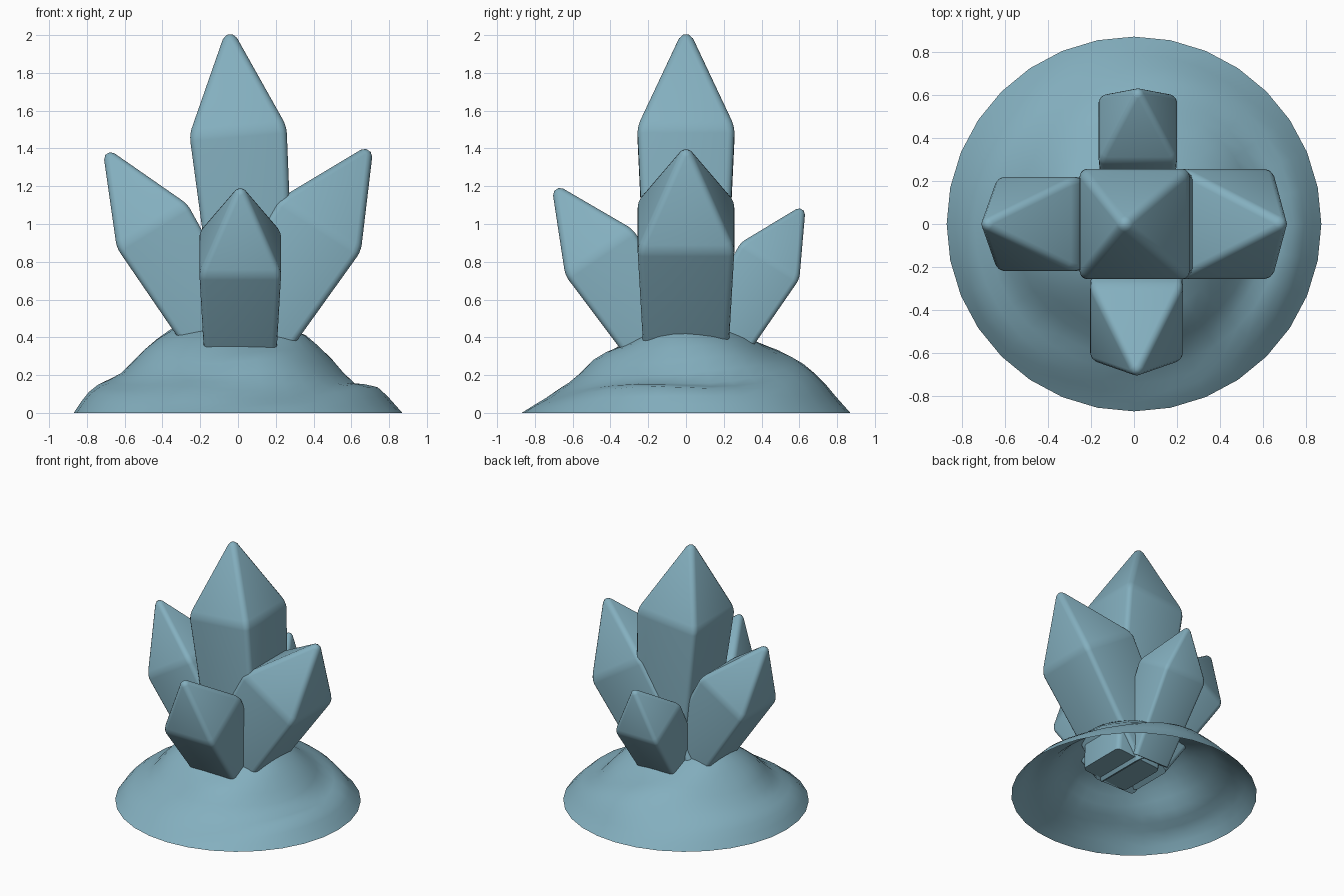
import bpy, bmesh, math
from mathutils import Vector

if "Cube" in bpy.data.objects:
    bpy.data.objects.remove(bpy.data.objects["Cube"])

mat = bpy.data.materials.new("blue_crystal")
mat.diffuse_color = (0.23, 0.43, 0.52, 1)
mat.use_nodes = True
mat.node_tree.nodes["Principled BSDF"].inputs["Base Color"].default_value = mat.diffuse_color


def finish(name, bm, angle):
    bmesh.ops.recalc_face_normals(bm, faces=bm.faces)
    mesh = bpy.data.meshes.new(name)
    bm.to_mesh(mesh)
    bm.free()
    mesh.materials.append(mat)
    ob = bpy.data.objects.new(name, mesh)
    bpy.context.collection.objects.link(ob)
    bpy.ops.object.select_all(action='DESELECT')
    ob.select_set(True)
    bpy.context.view_layer.objects.active = ob
    bpy.ops.object.shade_smooth_by_angle(angle=math.radians(angle))
    return ob


# Crystal: tapered square shaft, pyramid tip, softened edges
def crystal(name, shoulder, apex, half, shaft, bevel):
    c, a = Vector(shoulder), Vector(apex)
    axis = (a - c).normalized()
    rot = Vector((0, 0, 1)).rotation_difference(axis)
    bm = bmesh.new()

    def ring(h, dist):
        return [bm.verts.new(c + rot @ Vector((x * h, y * h, dist)))
                for x, y in ((-1, -1), (1, -1), (1, 1), (-1, 1))]

    low = ring(half - 0.047 * shaft, -shaft)
    top = ring(half, 0)
    tip = bm.verts.new(a)
    bm.faces.new(low[::-1])
    for i in range(4):
        j = (i + 1) % 4
        bm.faces.new((low[i], low[j], top[j], top[i]))
        bm.faces.new((top[i], top[j], tip))
    edges = [e for e in bm.edges if not all(v in low for v in e.verts)]
    bmesh.ops.bevel(bm, geom=edges, offset=bevel, segments=3, profile=0.5,
                    affect='EDGES', clamp_overlap=True)
    finish(name, bm, 40)


crystal("main_crystal", (0, 0, 1.495), (-0.05, 0, 2.065), 0.258, 1.34, 0.035)
crystal("left_crystal", (-0.455, 0, 0.99), (-0.72, 0, 1.42), 0.22, 0.86, 0.03)
crystal("right_crystal", (0.435, 0, 0.995), (0.72, 0, 1.435), 0.257, 0.88, 0.033)
crystal("front_crystal", (0.012, -0.46, 0.85), (0.012, -0.715, 1.225), 0.217, 0.72, 0.03)
crystal("back_crystal", (0.018, 0.445, 0.805), (0.018, 0.635, 1.11), 0.183, 0.66, 0.025)

# Rock mound: open lumpy dome blended from four side profiles
radii = (0.87, 0.83, 0.79, 0.74, 0.68, 0.62, 0.56, 0.5, 0.43, 0.36, 0.28, 0.2, 0.1)
sides = (
    (0, .045, .09, .135, .145, .155, .21, .28, .35, .41, .445, .47, .49),   # right
    (0, .045, .09, .15, .21, .26, .295, .32, .35, .385, .42, .45, .48),     # back
    (0, .06, .11, .15, .175, .21, .27, .33, .39, .44, .465, .48, .49),      # left
    (0, .025, .05, .08, .12, .16, .21, .27, .315, .35, .395, .43, .47),     # front
)
SEG = 32
bm = bmesh.new()
rings = []
for k, r in enumerate(radii):
    row = []
    for s in range(SEG):
        q = s * 4 / SEG
        i, t = int(q), q % 1
        t = t * t * (3 - 2 * t)
        z = sides[i][k] * (1 - t) + sides[(i + 1) % 4][k] * t
        th = 2 * math.pi * s / SEG
        z += 0.015 * math.sin(math.pi * k / 12) * math.sin(4 * th) * math.cos(k * 0.9)
        row.append(bm.verts.new((r * math.cos(th), r * math.sin(th), z)))
    rings.append(row)
crown = bm.verts.new((0, 0, 0.5))
for a, b in zip(rings, rings[1:]):
    for s in range(SEG):
        n = (s + 1) % SEG
        bm.faces.new((a[s], a[n], b[n], b[s]))
for s in range(SEG):
    bm.faces.new((rings[-1][s], rings[-1][(s + 1) % SEG], crown))
finish("rock_mound", bm, 60)
